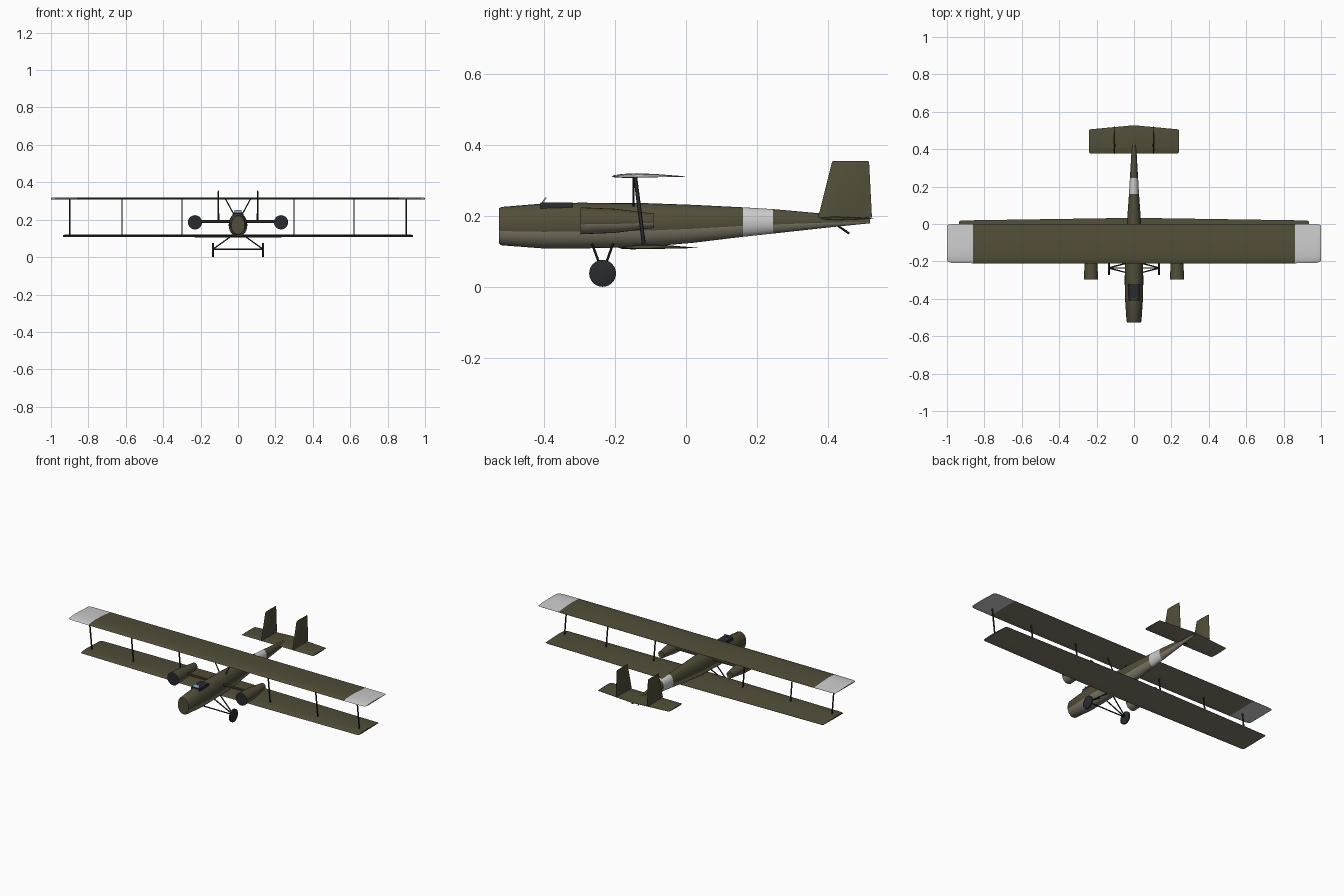
import bpy, bmesh, math
from mathutils import Vector

if "Cube" in bpy.data.objects:
    bpy.data.objects.remove(bpy.data.objects["Cube"])


def material(name, rgb):
    m = bpy.data.materials.new(name)
    m.diffuse_color = (*rgb, 1)
    m.use_nodes = True
    m.node_tree.nodes["Principled BSDF"].inputs["Base Color"].default_value = m.diffuse_color
    return m


MATS = [material("olive", (0.085, 0.075, 0.04)), material("tan", (0.22, 0.195, 0.14)),
        material("pale", (0.7, 0.7, 0.7)), material("dark", (0.022, 0.024, 0.028)),
        material("glass", (0.2, 0.36, 0.5))]
OLIVE, TAN, PALE, DARK, GLASS = range(5)


def loft(name, rings, pick):
    """Skin a list of closed rings; pick(centre, normal) chooses the colour."""
    bm = bmesh.new()
    vs = [[bm.verts.new(p) for p in r] for r in rings]
    n = len(rings[0])
    for a, b in zip(vs, vs[1:]):
        for i in range(n):
            j = (i + 1) % n
            bm.faces.new((a[i], a[j], b[j], b[i]))
    bm.faces.new(vs[0])
    bm.faces.new(vs[-1])
    bmesh.ops.recalc_face_normals(bm, faces=bm.faces)
    bm.normal_update()
    used = []
    for f in bm.faces:
        c = pick(f.calc_center_median(), f.normal)
        if c not in used:
            used.append(c)
        f.material_index = used.index(c)
        f.smooth = True
    me = bpy.data.meshes.new(name)
    bm.to_mesh(me)
    bm.free()
    for c in used:
        me.materials.append(MATS[c])
    me.set_sharp_from_angle(angle=math.radians(35))
    ob = bpy.data.objects.new(name, me)
    bpy.context.collection.objects.link(ob)
    return ob


def body_ring(x, y, z, rx, rz, n=24):
    return [(x + rx * math.cos(t), y, z + rz * math.sin(t))
            for t in (2 * math.pi * i / n for i in range(n))]


def rod(name, p, q, r, color=DARK, n=8, depth=1.0):
    """Straight strut from p to q; depth stretches its section along y."""
    p, q = Vector(p), Vector(q)
    d = (q - p).normalized()
    u = d.cross((0, 1, 0)) if abs(d.y) < 0.9 else d.cross((1, 0, 0))
    u.normalize()
    v = d.cross(u)
    ring = [u * r * math.cos(2 * math.pi * i / n) + v * r * depth * math.sin(2 * math.pi * i / n)
            for i in range(n)]
    return loft(name, [[p + o for o in ring], [q + o for o in ring]], lambda c, nn: color)


# Section as (chord fraction, height fraction): cambered wing and symmetric fin
WING = [(0, 0), (.04, .42), (.15, .8), (.33, 1), (.6, .75), (.85, .3), (1, .03),
        (1, -.08), (.7, -.2), (.4, -.4), (.15, -.42), (.04, -.3)]
FIN = [(0, 0), (.08, .6), (.3, 1), (.7, .7), (1, .12), (1, -.12), (.7, -.7), (.3, -1), (.08, -.6)]


def section(profile, s, lead, trail, base, t, upright=False):
    pts = []
    for c, h in profile:
        y = lead + c * (trail - lead)
        pts.append((base + h * t, y, s) if upright else (s, y, base + h * t))
    return pts


def surface(name, profile, half, pick):
    """Symmetric wing from half-span stations (x, lead, trail, z, thickness)."""
    full = [(-s[0], *s[1:]) for s in reversed(half) if s[0] > 0] + half
    return loft(name, [section(profile, *s) for s in full], pick)


def underside(c, n):
    return TAN if n.z < -0.17 else OLIVE


# Fuselage: (y, half width, bottom, top)
HULL = [(-.527, .036, .122, .221), (-.52, .04, .117, .225), (-.4, .048, .108, .235),
        (-.3, .05, .108, .237), (-.12, .046, .112, .236), (.02, .037, .124, .231),
        (.16, .027, .141, .224), (.245, .022, .15, .219), (.4, .013, .167, .205),
        (.518, .005, .179, .191)]
loft("fuselage", [body_ring(0, y, (lo + hi) / 2, w, (hi - lo) / 2) for y, w, lo, hi in HULL],
     lambda c, n: PALE if .16 < c.y < .245 else underside(c, n))

# Cockpit opening and windscreen
loft("cockpit", [[(-.03, y, .216), (.03, y, .216), (.027, y, .238), (-.027, y, .238)]
                 for y in (-.41, -.32)], lambda c, n: DARK)
loft("windscreen", [[(-.022, y, .234), (.022, y, .234), (.018, y + .012, .252),
                     (-.018, y + .012, .252)] for y in (-.409, -.404)], lambda c, n: GLASS)

# Wings
surface("upper_wing", WING,
        [(0, -.21, 0, .311, .009), (.86, -.21, 0, .311, .009), (.975, -.208, -.001, .311, .009),
         (.993, -.203, -.004, .311, .008), (1, -.195, -.01, .311, .005)],
        lambda c, n: PALE if abs(c.x) > .86 else underside(c, n))
surface("lower_wing", WING,
        [(0, -.19, .033, .11, .01), (.925, -.18, .019, .111, .009), (.935, -.174, .014, .111, .006)],
        underside)

# Tail
surface("tailplane", FIN, [(0, .378, .528, .193, .006), (.235, .378, .506, .193, .005),
                           (.24, .382, .502, .193, .003)], underside)
for side, s in (("left", -1), ("right", 1)):
    loft(side + "_fin", [section(FIN, z, a, b, s * .105, t, True) for z, a, b, t in
                         [(.195, .372, .524, .005), (.35, .411, .516, .004), (.355, .414, .513, .002)]],
         lambda c, n: OLIVE)
rod("tail_skid", (0, .425, .174), (0, .46, .15), .003)

# Engine carrier and everything repeated on both sides
rod("engine_beam", (-.22, -.2, .189), (.22, -.2, .189), .007, OLIVE)
for side, s in (("left", -1), ("right", 1)):
    X = s * .23
    loft(side + "_engine_pod", [body_ring(X, y, .186, r, r) for y, r in
                                [(-.297, .038), (-.2, .034), (-.09, .02)]],
         lambda c, n: DARK if n.y < -.9 else underside(c, n))

    for i, x in enumerate((.3, .62, .9)):
        rod(f"{side}_wing_strut_{i + 1}", (s * x, -.143, .311), (s * x, -.118, .113),
            .0032, depth=1.7)
    rod(side + "_cabane_strut", (s * .067, -.148, .311), (s * .022, -.148, .228), .0032)

    # Landing gear
    rod(side + "_front_gear_leg", (s * .025, -.264, .12), (s * .13, -.237, .045), .0035)
    rod(side + "_rear_gear_leg", (s * .025, -.206, .12), (s * .13, -.233, .045), .0035)
    W = [(-.006, .034), (-.004, .038), (.004, .038), (.006, .034)]
    loft(side + "_wheel", [[(s * .134 + dx, -.235 + r * math.cos(t), .038 + r * math.sin(t))
                            for t in (2 * math.pi * i / 24 for i in range(24))] for dx, r in W],
         lambda c, n: DARK)
rod("axle", (-.134, -.235, .042), (.134, -.235, .042), .0035)
